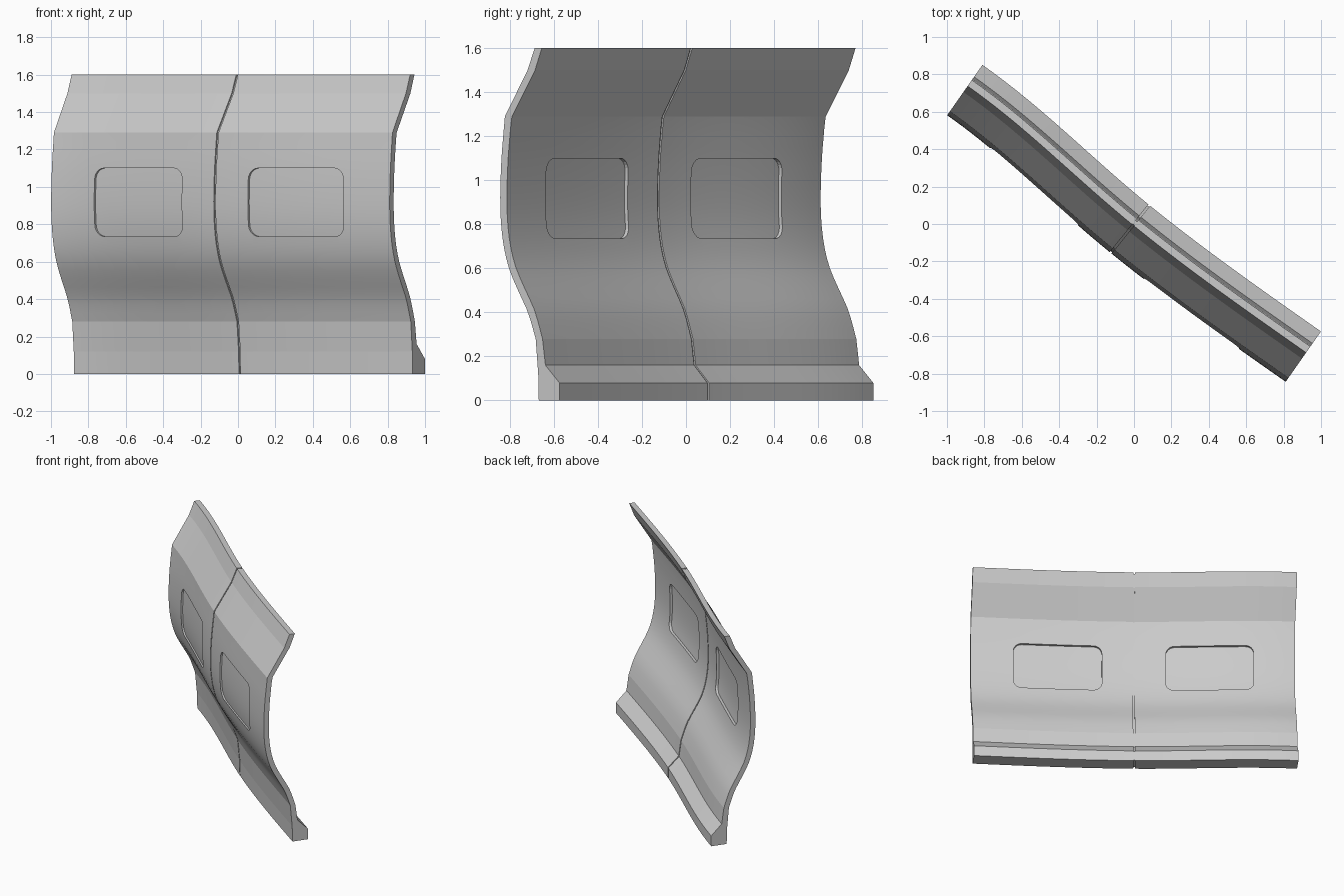
import bpy, bmesh
from math import sin, cos, radians, pi, sqrt
from mathutils import Vector

if "Cube" in bpy.data.objects:
    bpy.data.objects.remove(bpy.data.objects["Cube"])

# Plan path: two stretches meeting at the centre joint (x, y, heading in degrees)
STATIONS = [(-0.885, 0.744, -35), (0, 0, -39), (0.925, -0.681, -35)]
# Front profile knots: (height, depth)
KNOTS = [(0, .015), (.12, .012), (.28, -.002), (.4, -.045), (.5, -.10), (.6, -.15), (.72, -.183),
         (.87, -.198), (1.08, -.193), (1.29, -.173), (1.5, -.047), (1.6, -.008)]
CREASES = (.08, .12, .16, .28, 1.29, 1.5)
THICK = .037


def place(s, d, z):
    """Wall coordinates (s from 0 to 2 along path, depth, height) to world."""
    i = 0 if s < 1 else 1
    t = s - i
    a, b = STATIONS[i], STATIONS[i + 1]
    p, q = Vector(a[:2]), Vector(b[:2])
    length = (q - p).length
    m = Vector((cos(radians(a[2])), sin(radians(a[2])))) * length
    n = Vector((cos(radians(b[2])), sin(radians(b[2])))) * length
    c = (p * (2*t**3 - 3*t*t + 1) + m * (t**3 - 2*t*t + t)
         + q * (3*t*t - 2*t**3) + n * (t**3 - t*t))
    g = (p * (6*t*t - 6*t) + m * (3*t*t - 4*t + 1)
         + q * (6*t - 6*t*t) + n * (3*t*t - 2*t)).normalized()
    return (c.x - g.y * d, c.y + g.x * d, z)


def front(z):
    k = max(i for i in range(len(KNOTS) - 1) if KNOTS[i][0] <= z or i == 0)
    (z0, d0), (z1, d1) = KNOTS[k], KNOTS[k + 1]
    h, t = z1 - z0, (z - z0) / (z1 - z0)
    lin = (d1 - d0) / h
    if not 2 <= k <= 8:                       # straight bands at foot and top
        return d0 + (z - z0) * lin

    def slope(j):
        if j == 2 or j == 9:
            return lin
        return (KNOTS[j+1][1] - KNOTS[j-1][1]) / (KNOTS[j+1][0] - KNOTS[j-1][0])
    return (d0 * (2*t**3 - 3*t*t + 1) + slope(k) * h * (t**3 - 2*t*t + t)
            + d1 * (3*t*t - 2*t**3) + slope(k + 1) * h * (t**3 - t*t))


def back(z, foot=True):
    if foot and z < .28:                      # thick foot on the back
        if z <= .08:
            return .13
        if z <= .16:
            return .13 - (z - .08) / .08 * .078
        return .052 - (z - .16) / .12 * .015
    a, b = max(z - .02, 0), min(z + .02, 1.6)
    return front(z) + THICK * sqrt(1 + ((front(b) - front(a)) / (b - a)) ** 2)


def loft(name, s0, s1, section, cols):
    """Sweep a closed (depth, height) section along the path."""
    bm = bmesh.new()
    rings = [[bm.verts.new(place(s0 + (s1 - s0) * i / cols, d, z)) for d, z in section]
             for i in range(cols + 1)]
    n = len(section)
    for r, q in zip(rings, rings[1:]):
        for j in range(n):
            k = (j + 1) % n
            bm.faces.new((r[j], q[j], q[k], r[k]))
    bm.faces.new(rings[0])
    bm.faces.new(rings[-1][::-1])
    bmesh.ops.recalc_face_normals(bm, faces=bm.faces)
    for e in bm.edges:                        # keep the creased bands crisp
        za, zb = (v.co.z for v in e.verts)
        if abs(za - zb) < 1e-4 and any(abs(za - c) < 1e-4 for c in CREASES):
            e.smooth = False
    return finish(name, bm)


def finish(name, bm):
    me = bpy.data.meshes.new(name)
    bm.to_mesh(me)
    bm.free()
    ob = bpy.data.objects.new(name, me)
    bpy.context.collection.objects.link(ob)
    return ob


def smooth(ob):
    bpy.ops.object.select_all(action='DESELECT')
    ob.select_set(True)
    bpy.context.view_layer.objects.active = ob
    bpy.ops.object.shade_smooth_by_angle(angle=radians(28))


def window_cutter(name, s0, s1, z0, z1, r):
    """Rounded rectangle prism following the path."""
    length = 1.15
    outline = []
    for sx, sz, a0 in ((1, 1, 0), (-1, 1, 90), (-1, -1, 180), (1, -1, 270)):
        cs = (s1 - r / length) if sx > 0 else (s0 + r / length)
        cz = (z1 - r) if sz > 0 else (z0 + r)
        for i in range(7):
            a = radians(a0) + pi / 2 * i / 6
            outline.append((cs + cos(a) * r / length, cz + sin(a) * r))
    bm = bmesh.new()
    rings = [[bm.verts.new(place(s, d, z)) for s, z in outline] for d in (-.32, -.06)]
    n = len(outline)
    for j in range(n):
        k = (j + 1) % n
        bm.faces.new((rings[0][j], rings[0][k], rings[1][k], rings[1][j]))
    for ring in rings:
        caps = bm.faces.new(ring)
        bmesh.ops.triangulate(bm, faces=[caps])
    bmesh.ops.recalc_face_normals(bm, faces=bm.faces)
    ob = finish(name, bm)
    ob.hide_render = True
    ob.hide_set(True)
    return ob


# Wall cross-section: up the front, down the back
mid = [.28 + 1.01 * i / 22 for i in range(23)]
upper = mid + [1.5, 1.6]
wall = ([(front(z), z) for z in [0, .12] + upper]
        + [(back(z), z) for z in upper[::-1] + [.16, .08, 0]])

# Two wall panels with window openings and thin recessed panes
for side, s0, s1, w0, w1 in (("left", 0, .995, .265, .807), ("right", 1.005, 2, 1.193, 1.735)):
    panel = loft(side + "_wall_panel", s0, s1, wall, 20)
    cutter = window_cutter(side + "_window_cutter", w0, w1, .735, 1.1, .06)
    mod = panel.modifiers.new("window", 'BOOLEAN')
    mod.object, mod.operation, mod.solver = cutter, 'DIFFERENCE', 'EXACT'
    bpy.context.view_layer.objects.active = panel
    bpy.ops.object.modifier_apply(modifier=mod.name)
    bpy.data.objects.remove(cutter)
    smooth(panel)
    zs = [.72 + .4 * i / 8 for i in range(9)]
    pane = [(front(z) + .012, z) for z in zs] + [(back(z) - .018, z) for z in zs[::-1]]
    smooth(loft(side + "_window_pane", w0 - .012, w1 + .012, pane, 12))

# Seam strip sunk into the joint
inset = .008
seam_z = [inset, .12] + mid + [1.5, 1.6 - inset]
seam = ([(front(z) + inset, z) for z in seam_z]
        + [(back(z) - inset, z) for z in upper[:-1][::-1] + [.16, .08, inset]])
seam.insert(len(seam_z), (back(1.6 - inset) - inset, 1.6 - inset))
smooth(loft("joint_seam", .99, 1.01, seam, 2))
